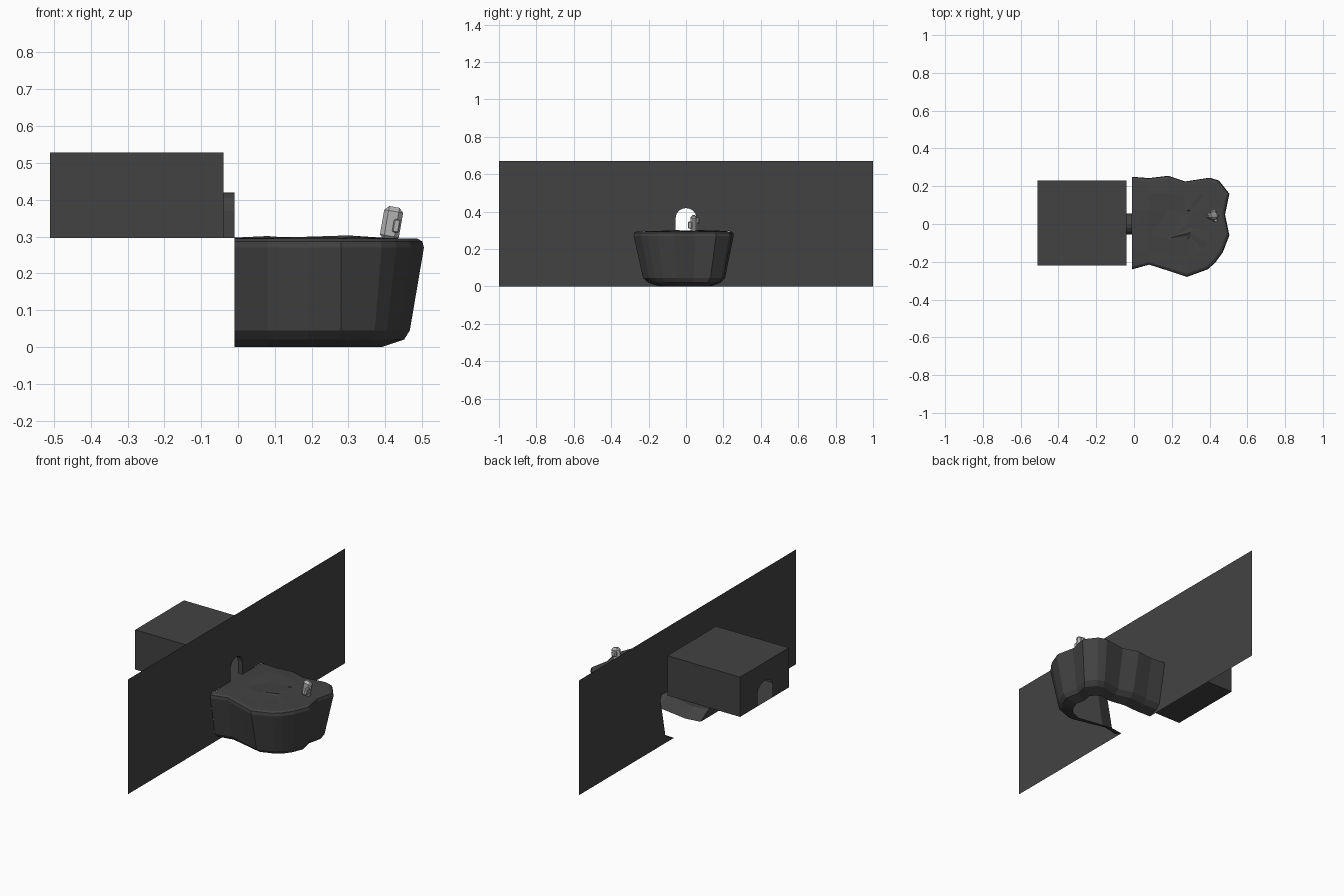
import bpy, bmesh, math, random
from mathutils import Matrix, Vector

if "Cube" in bpy.data.objects:
    bpy.data.objects.remove(bpy.data.objects["Cube"])

random.seed(4)
FLOOR = 0.296


def material(name, v):
    m = bpy.data.materials.new(name)
    m.diffuse_color = (v, v, v, 1)
    m.use_nodes = True
    m.node_tree.nodes["Principled BSDF"].inputs["Base Color"].default_value = m.diffuse_color
    return m


dark = material("dark_stone", 0.055)
light = material("light_grey", 0.45)


def finish(bm, name, mat):
    me = bpy.data.meshes.new(name)
    bm.to_mesh(me)
    bm.free()
    me.materials.append(mat)
    ob = bpy.data.objects.new(name, me)
    bpy.context.collection.objects.link(ob)
    return ob


def face(bm, pts):
    return bm.faces.new([bm.verts.new(p) for p in pts])


def arch(half, height, n=8):
    """Doorway outline in (y, z), from -y foot over the crown to +y foot."""
    rise = min(half, 0.05)
    pts = [(-half, FLOOR)]
    for i in range(n + 1):
        a = math.pi * (1 - i / n)
        pts.append((half * math.cos(a), FLOOR + height - rise + rise * math.sin(a)))
    return pts + [(half, FLOOR)]


def panel(bm, x, outline):
    f = face(bm, [(x, y, z) for y, z in outline])
    f.normal_update()
    bmesh.ops.triangulate(bm, faces=[f])


# Wall sheet with the ledge notch and doorway cut out
door = arch(0.055, 0.123)
bm = bmesh.new()
panel(bm, -0.01, [(1, 0), (1, 0.67), (-1, 0.67), (-1, 0), (-0.12, 0), (-0.197, 0.045),
                  (-0.24, 0.27), (-0.226, FLOOR)] + door +
      [(0.235, FLOOR), (0.25, 0.27), (0.205, 0.045), (0.125, 0)])
finish(bm, "wall", dark)

# Short passage through the wall into the chamber
bm = bmesh.new()
loop = door + [door[0]]
for (y0, z0), (y1, z1) in zip(loop, loop[1:]):
    if abs(y0 - y1) + abs(z0 - z1) > 1e-4:
        face(bm, [(-0.01, y0, z0), (-0.04, y0, z0), (-0.04, y1, z1), (-0.01, y1, z1)])
finish(bm, "passage", dark)

# Hollow chamber behind the wall, doorways at both ends
X0, X1, Y0, Y1, TOP = -0.51, -0.04, -0.22, 0.23, 0.528
bm = bmesh.new()
ends = [(Y1, FLOOR), (Y1, TOP), (Y0, TOP), (Y0, FLOOR)]
panel(bm, X1, ends + door)
panel(bm, X0, ends + arch(0.068, 0.125))
for (y0, z0), (y1, z1) in zip(ends, ends[1:] + ends[:1]):
    face(bm, [(X0, y0, z0), (X1, y0, z0), (X1, y1, z1), (X0, y1, z1)])
finish(bm, "chamber", dark)

# Rocky ledge: one outline lofted through rings, open below and at the wall
outline = [(-0.01, 0.25), (0.08, 0.243), (0.18, 0.255), (0.27, 0.225), (0.40, 0.245),
           (0.45, 0.23), (0.505, 0.16), (0.482, 0.05), (0.505, -0.06), (0.47, -0.15),
           (0.43, -0.205), (0.39, -0.24), (0.28, -0.28), (0.19, -0.25), (0.08, -0.215),
           (-0.01, -0.24)]
# z, y scale, x scale beyond the ledge middle, height noise
rings = [(0.0, 0.5, 0.49, 0), (0.02, 0.72, 0.76, 0), (0.045, 0.82, 0.83, 0),
         (0.27, 1, 1, 0), (0.287, 0.99, 0.98, 0), (0.294, 0.94, 0.92, 0),
         (0.296, 0.65, 0.55, 0.004), (0.297, 0.3, 0.1, 0.006)]
bm = bmesh.new()
rows = []
for z, fy, fx, noise in rings:
    row = []
    for x, y in outline:
        px = x if x < 0.28 else 0.28 + (x - 0.28) * fx
        bump = noise * random.uniform(-0.6, 1) if 0 < px < 0.35 else 0
        row.append(bm.verts.new((px, y * fy, z + bump)))
    rows.append(row)
for a, b in zip(rows, rows[1:]):
    for i in range(len(outline) - 1):
        bm.faces.new((a[i], b[i], b[i + 1], a[i + 1]))
cap = bm.faces.new(rows[-1])
cap.normal_update()
bmesh.ops.triangulate(bm, faces=[cap])
bmesh.ops.recalc_face_normals(bm, faces=bm.faces)
if sum(f.normal.z * f.calc_area() for f in bm.faces) < 0:
    bmesh.ops.reverse_faces(bm, faces=bm.faces)
finish(bm, "rock_ledge", dark)


# Small leaning lever standing on the ledge
def block(name, centre, size, bevel):
    bm = bmesh.new()
    bmesh.ops.create_cube(bm, size=1)
    bmesh.ops.scale(bm, vec=size, verts=bm.verts)
    bmesh.ops.bevel(bm, geom=bm.edges[:], offset=bevel, segments=1, affect='EDGES')
    bm.transform(Matrix.Translation(Vector((0.417, 0.042, 0.335))) @
                 Matrix.Rotation(math.radians(10), 4, 'Y') @
                 Matrix.Translation(Vector(centre)))
    return finish(bm, name, light)


block("lever_body", (0, 0, 0), (0.052, 0.034, 0.092), 0.012)
block("lever_button", (0.014, -0.02, -0.004), (0.018, 0.022, 0.036), 0.003)
block("lever_knob", (0.0, 0.019, 0.018), (0.03, 0.024, 0.03), 0.006)
